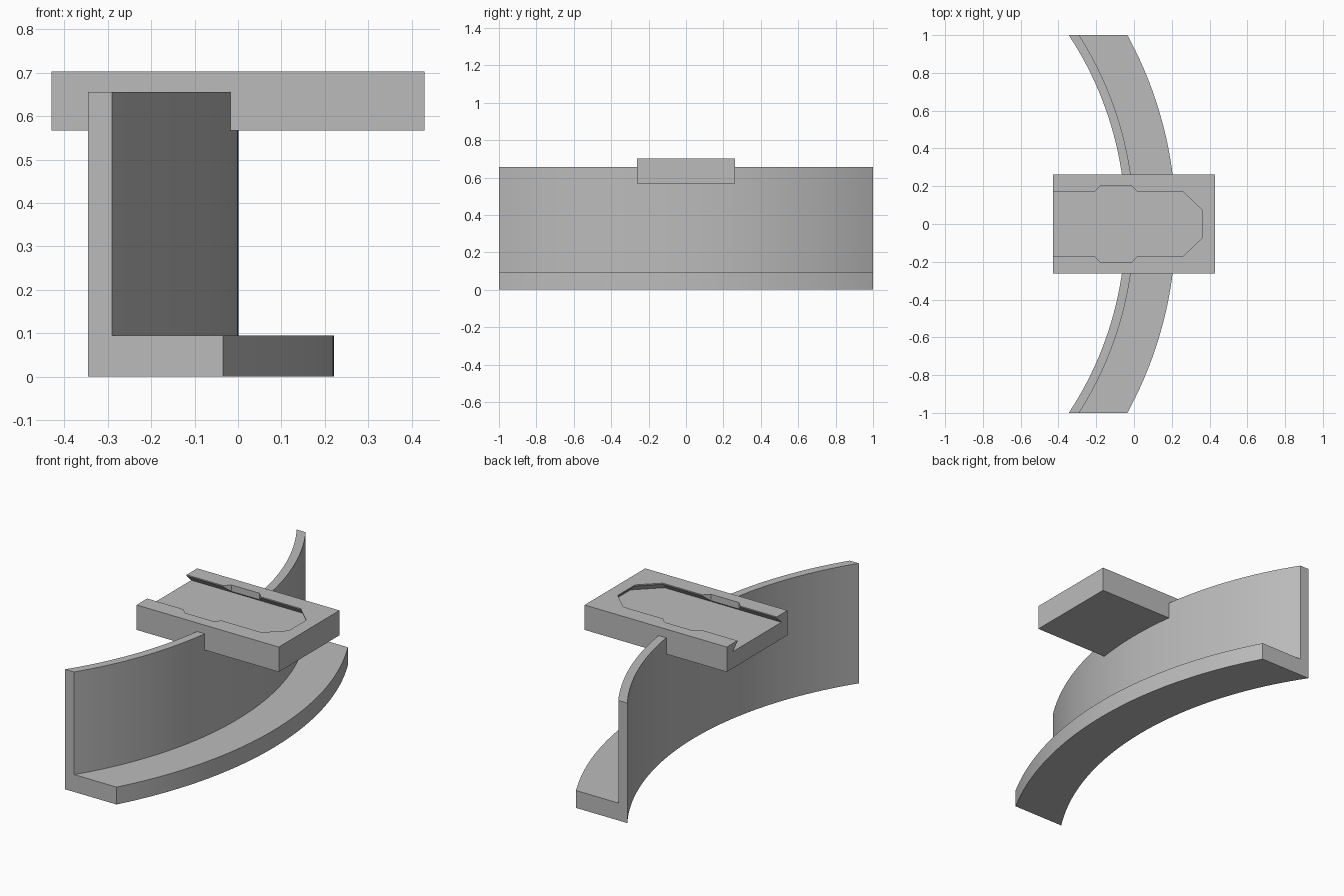
import bpy, bmesh
from math import sqrt, sin, radians

if "Cube" in bpy.data.objects:
    bpy.data.objects.remove(bpy.data.objects["Cube"], do_unlink=True)

grey = bpy.data.materials.new("plain grey")
grey.use_nodes = True
grey.diffuse_color = (0.5, 0.5, 0.5, 1)
grey.node_tree.nodes["Principled BSDF"].inputs["Base Color"].default_value = (0.5, 0.5, 0.5, 1)


def loft(name, rings):
    """Skin a closed solid through rings with equal point counts."""
    bm = bmesh.new()
    rows = [[bm.verts.new(p) for p in ring] for ring in rings]
    n = len(rows[0])
    for a, b in zip(rows, rows[1:]):
        for i in range(n):
            j = (i + 1) % n
            bm.faces.new((a[i], a[j], b[j], b[i]))
    bm.faces.new(rows[0])
    bm.faces.new(rows[-1])
    bmesh.ops.recalc_face_normals(bm, faces=bm.faces)
    mesh = bpy.data.meshes.new(name)
    bm.to_mesh(mesh)
    bm.free()
    mesh.materials.append(grey)
    obj = bpy.data.objects.new(name, mesh)
    bpy.context.collection.objects.link(obj)
    return obj


def prism(name, outline, bottom, top):
    return loft(name, [[(x, y, z) for x, y in outline] for z in (bottom, top)])


def mirrored(half):
    """Complete an outline across the x axis."""
    return half + [(x, -y) for x, y in reversed(half)]


# Curved bracket: L section (radius, height) swept along an arc, ends cut square
CENTRE_X = -1.86
INNER, WALL, OUTER = 1.815, 1.861, 2.081
section = [(INNER, 0), (OUTER, 0), (OUTER, 0.095), (WALL, 0.095), (WALL, 0.656), (INNER, 0.656)]
STEPS = 44
half_angle = radians(32.5)
rings = []
for i in range(STEPS + 1):
    y = sin(half_angle * (2 * i / STEPS - 1)) / sin(half_angle)
    rings.append([(CENTRE_X + sqrt(r * r - y * y), y, z) for r, z in section])
bracket = loft("curved_bracket", rings)
bpy.context.view_layer.objects.active = bracket
bracket.select_set(True)
bpy.ops.object.shade_smooth_by_angle(angle=radians(30))

# Mounting plate
plate = prism("mounting_plate", mirrored([(-0.43, 0.262), (0.43, 0.262)]), 0.567, 0.703)

# Undercut slot, open at the -x end and chamfered at the other
FLOOR = 0.658
mouth = mirrored([(-0.5, 0.17), (0.26, 0.17), (0.36, 0.075)])
base = mirrored([(-0.5, 0.21), (0.277, 0.21), (0.4, 0.092)])
slot = loft("slot_cutter", [[(x, y, z) for x, y in ring]
                            for ring, z in ((base, FLOOR), (mouth, 0.697), (mouth, 0.75))])

# Widened bay part way along the slot
bay = prism("bay_cutter", mirrored([(-0.21, 0.17), (-0.18, 0.2), (-0.01, 0.2), (0.02, 0.17)]), FLOOR, 0.76)

for cutter in (slot, bay):
    cutter.hide_render = True
    cutter.hide_viewport = True
    cut = plate.modifiers.new(cutter.name, "BOOLEAN")
    cut.operation = "DIFFERENCE"
    cut.solver = "EXACT"
    cut.object = cutter
